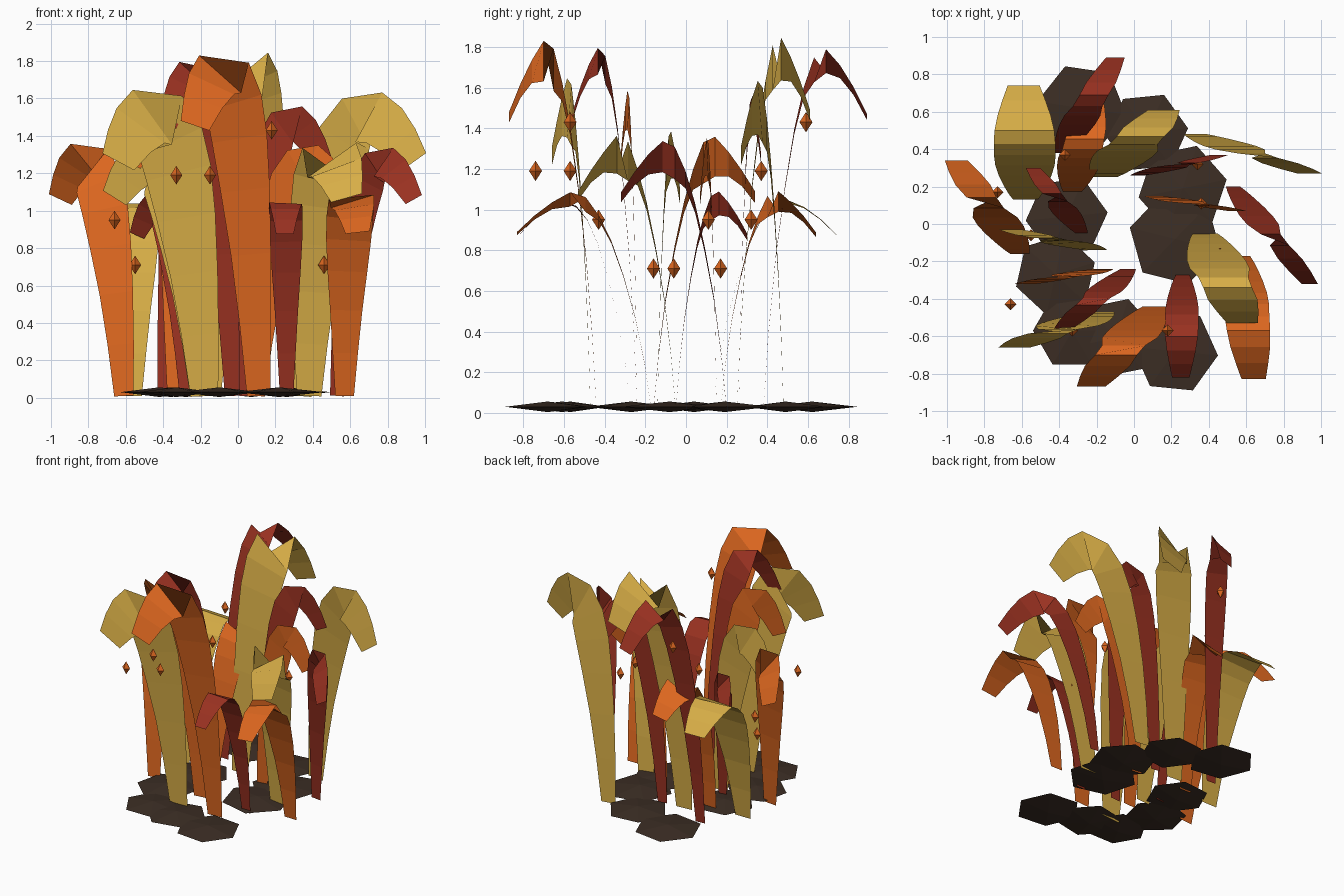
import bpy, bmesh, math
from mathutils import Vector

if "Cube" in bpy.data.objects:
    bpy.data.objects.remove(bpy.data.objects["Cube"])


def material(name, rgb):
    m = bpy.data.materials.new(name)
    m.diffuse_color = (*rgb, 1)
    m.use_nodes = True
    m.node_tree.nodes["Principled BSDF"].inputs["Base Color"].default_value = m.diffuse_color
    return m


YELLOW = material("straw_yellow", (0.68, 0.42, 0.062))
ORANGE = material("burnt_orange", (0.72, 0.135, 0.014))
RED = material("deep_red", (0.32, 0.031, 0.015))
SOIL = material("dark_soil", (0.045, 0.027, 0.018))


def finish(name, bm, mat):
    me = bpy.data.meshes.new(name)
    bm.to_mesh(me)
    bm.free()
    me.materials.append(mat)
    ob = bpy.data.objects.new(name, me)
    bpy.context.collection.objects.link(ob)
    return ob


# Arching frond template: (share of reach, share of height, share of width)
ARC = [(0, 0, .40), (.05, .22, .54), (.12, .44, .69), (.21, .64, .85), (.30, .80, .96),
       (.39, .91, 1.0), (.49, .975, 1.0), (.605, 1.0, .97), (.74, .97, .86),
       (.87, .915, .70), (1.0, .84, .52)]


def frond(name, mat, base, tip, height, width):
    b, t = Vector((*base, 0)), Vector((*tip, 0))
    pts = [b.lerp(t, u) + Vector((0, 0, 0.01 + v * height)) for u, v, _ in ARC]
    bm = bmesh.new()
    prev, last = Vector((1, 0, 0)), None
    for i, p in enumerate(pts):
        j = min(i, len(pts) - 2)
        d = pts[j + 1] - pts[j]
        # ribbon width stays in the xz plane, square to the stem direction
        side = Vector((d.z, 0, -d.x)).normalized()
        if side.dot(prev) < 0:
            side = -side
        prev = side
        h = side * width * ARC[i][2] / 2
        row = [bm.verts.new(p - h), bm.verts.new(p + h)]
        if last:
            bm.faces.new((last[0], last[1], row[1], row[0]))
        last = row
    return finish(name, bm, mat)


# Fronds: base, tip, centre-line height, width
FRONDS = {
    "yellow_frond": (YELLOW, [
        ((-.58, .13), (-.59, .74), 1.03, .33),
        ((-.18, -.47), (-.64, -.66), 1.49, .37),
        ((-.20, -.14), (-.66, -.03), 1.26, .28),
        ((.33, .48), (.94, .27), 1.49, .31),
        ((.38, -.05), (.58, -.53), 1.26, .33),
        ((-.16, .25), (.16, .61), 1.73, .34)]),
    "red_frond": (RED, [
        ((.26, -.27), (.25, -.82), 1.03, .18),
        ((.53, .20), (.94, -.32), 1.25, .19),
        ((-.39, .38), (-.10, .89), 1.72, .20),
        ((-.28, -.05), (-.54, .30), 1.02, .16),
        ((-.03, -.24), (-.38, -.56), 1.72, .20),
        ((.02, .26), (.46, .37), 1.47, .20)]),
    "orange_frond": (ORANGE, [
        ((.11, -.44), (-.23, -.87), 1.72, .31),
        ((-.61, -.16), (-.95, .34), 1.25, .26),
        ((.57, -.17), (.64, -.83), 1.04, .25),
        ((-.33, .17), (-.22, .64), 1.03, .24),
        ((-.16, -.24), (-.58, -.32), 1.48, .25),
        ((.10, .15), (.55, .07), 1.25, .22)]),
}
for name, (mat, rows) in FRONDS.items():
    for i, row in enumerate(rows):
        frond(f"{name}_{i + 1}", mat, *row)


def bipyramid(name, mat, centre, radius, half, sides, turn=0.0):
    bm = bmesh.new()
    c = Vector(centre)
    ring = [bm.verts.new(c + Vector((radius * math.cos(turn + k * math.tau / sides),
                                     radius * math.sin(turn + k * math.tau / sides), 0)))
            for k in range(sides)]
    top = bm.verts.new(c + Vector((0, 0, half)))
    low = bm.verts.new(c - Vector((0, 0, half)))
    for k in range(sides):
        a, b = ring[k], ring[(k + 1) % sides]
        bm.faces.new((a, b, top))
        bm.faces.new((b, a, low))
    return finish(name, bm, mat)


# Flat hexagonal soil clods: x, y, radius, turn
CLODS = [(-.28, .62, .24, .9), (.07, .49, .22, .1), (.26, .19, .24, .2),
         (.22, -.08, .25, .8), (.22, -.68, .23, -.1), (-.10, -.61, .22, .2),
         (-.33, -.57, .21, .0), (-.42, -.27, .22, .3), (-.36, .04, .22, .1)]
for i, (x, y, r, turn) in enumerate(CLODS):
    bipyramid(f"soil_clod_{i + 1}", SOIL, (x, y, .03), r, .026, 6, turn)

# Small floating seeds
SEEDS = [(.18, -.57, 1.43), (-.30, .59, 1.43), (-.15, -.74, 1.19), (-.33, -.57, 1.19),
         (-.37, .37, 1.19), (-.66, -.43, .95), (.36, .11, .95), (.34, .32, .95),
         (-.55, -.06, .71), (.46, -.16, .71), (-.73, .17, .71)]
for i, c in enumerate(SEEDS):
    bipyramid(f"seed_{i + 1}", ORANGE, c, .032, .05, 4)
